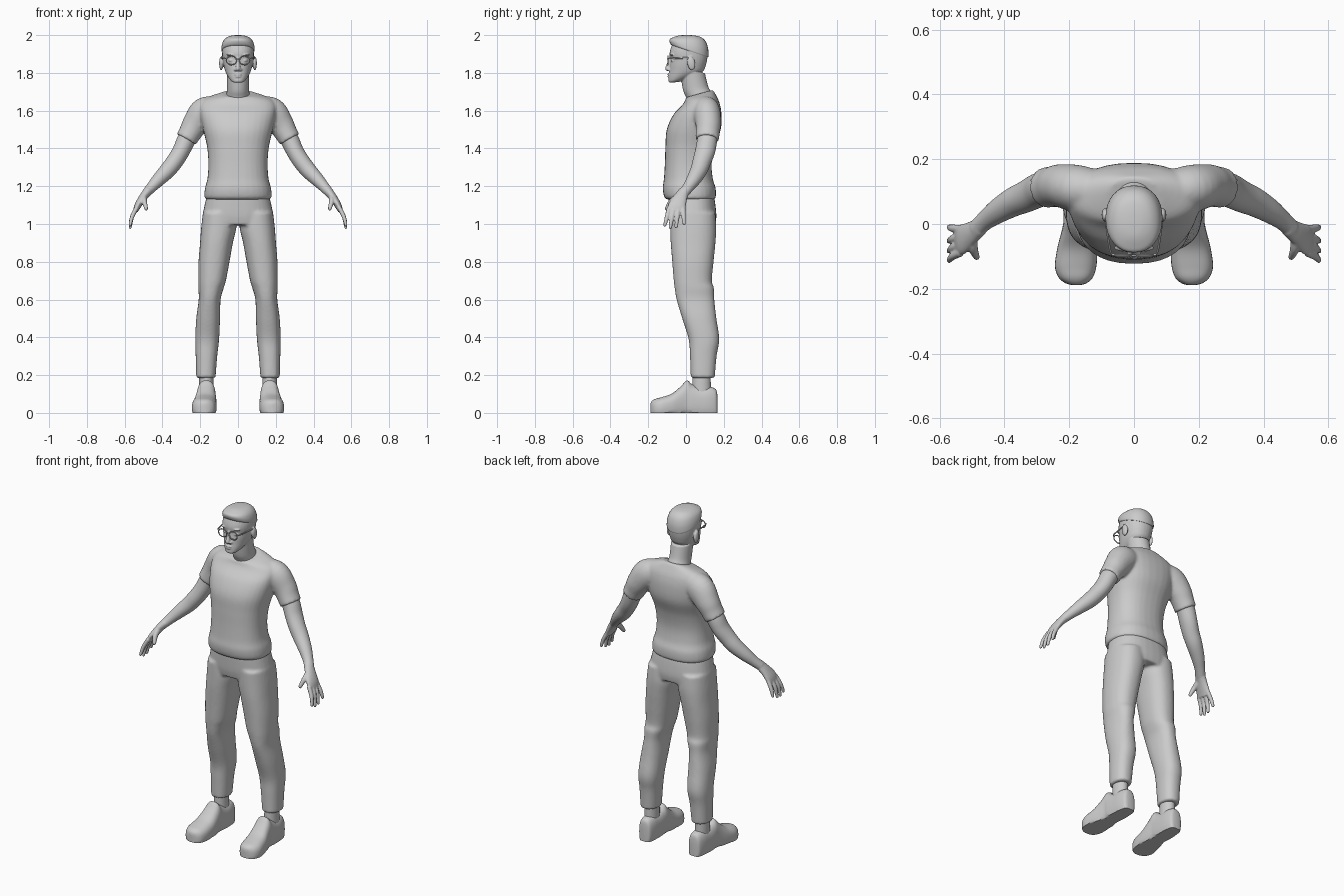
import bpy, bmesh, math
from mathutils import Vector, Matrix

SEG = 32


def spline(rows, k=5):
    """Catmull-Rom interpolation of rows of numbers."""
    out = []
    for i in range(len(rows) - 1):
        p = [rows[max(0, min(len(rows) - 1, i + d))] for d in (-1, 0, 1, 2)]
        for s in range(k):
            t = s / k
            out.append([0.5 * (2 * b + (c - a) * t + (2 * a - 5 * b + 4 * c - d) * t * t
                               + (3 * b - a - 3 * c + d) * t ** 3) for a, b, c, d in zip(*p)])
    return out + [list(rows[-1])]


def loft(bm, rings, n=2.0, floor=None):
    """Skin (centre, u, v) superellipse rings and cap both ends."""
    loops = []
    for c, u, v in rings:
        loop = []
        for i in range(SEG):
            a = 2 * math.pi * i / SEG
            ca, sa = math.cos(a), math.sin(a)
            p = c + u * math.copysign(abs(ca) ** (2 / n), ca) + v * math.copysign(abs(sa) ** (2 / n), sa)
            if floor is not None:
                p.z = max(p.z, floor)
            loop.append(bm.verts.new(p))
        loops.append(loop)
    for a, b in zip(loops, loops[1:]):
        for i in range(SEG):
            j = (i + 1) % SEG
            bm.faces.new((a[i], a[j], b[j], b[i]))
    bm.faces.new(loops[0])
    bm.faces.new(loops[-1])


def column(bm, rows, sx=1, n=2.2):
    """Rows: z, centre x, half width, front y, back y, tilt."""
    rings = []
    for z, cx, hw, y0, y1, tilt in spline(rows):
        h = (y1 - y0) / 2
        rings.append((Vector((sx * cx, (y0 + y1) / 2, z)), Vector((hw, 0, 0)), Vector((0, h, h * tilt))))
    loft(bm, rings, n)


def tube(bm, rows, sx=1):
    """Rows: x, y, z, radius across, radius front-to-back."""
    rows = spline(rows)
    pts = [Vector((sx * r[0], r[1], r[2])) for r in rows]
    rings = []
    for i, r in enumerate(rows):
        t = (pts[min(i + 1, len(pts) - 1)] - pts[max(i - 1, 0)]).normalized()
        ref = Vector((0, 1, 0)) if abs(t.y) < 0.9 else Vector((0, 0, 1))
        v = (ref - t * ref.dot(t)).normalized()
        rings.append((pts[i], t.cross(v) * r[3], v * r[4]))
    loft(bm, rings)


def ball(bm, loc, size, rot=0):
    m = Matrix.Translation(loc) @ Matrix.Rotation(rot, 4, 'X') @ Matrix.Diagonal((*size, 1))
    bmesh.ops.create_uvsphere(bm, u_segments=20, v_segments=12, radius=1, matrix=m)


def finish(name, bm, voxel=None, smooth=4):
    bmesh.ops.recalc_face_normals(bm, faces=bm.faces)
    me = bpy.data.meshes.new(name)
    bm.to_mesh(me)
    bm.free()
    ob = bpy.data.objects.new(name, me)
    bpy.context.collection.objects.link(ob)
    bpy.context.view_layer.objects.active = ob
    bpy.ops.object.select_all(action='DESELECT')
    ob.select_set(True)
    bpy.ops.object.shade_smooth_by_angle(angle=math.radians(45))
    if voxel:  # fuse the overlapping pieces into one skin
        m = ob.modifiers.new("fuse", 'REMESH')
        m.mode, m.voxel_size, m.use_smooth_shade = 'VOXEL', voxel, True
        s = ob.modifiers.new("soften", 'SMOOTH')
        s.factor, s.iterations = 0.5, smooth
    return ob


# Shirt: torso with two short sleeves
bm = bmesh.new()
column(bm, [(1.13, 0, .170, -.102, .153, 0), (1.145, 0, .178, -.116, .158, 0), (1.19, 0, .175, -.123, .157, 0),
            (1.24, 0, .162, -.117, .142, 0), (1.32, 0, .157, -.112, .136, 0), (1.41, 0, .164, -.109, .152, 0),
            (1.50, 0, .185, -.102, .184, 0), (1.58, 0, .200, -.066, .188, 0), (1.635, 0, .200, -.020, .178, .05),
            (1.668, 0, .165, -.004, .160, .15), (1.690, 0, .085, -.003, .143, .28)], n=2.35)
for sx in (1, -1):
    tube(bm, [(.11, .10, 1.605, .07, .065), (.175, .11, 1.588, .083, .072), (.225, .118, 1.53, .070, .067),
              (.252, .115, 1.485, .061, .063), (.274, .112, 1.447, .058, .063)], sx)
finish("shirt", bm, .008, 5)

# Trousers: hips and two legs
bm = bmesh.new()
column(bm, [(1.15, 0, .165, -.095, .148, 0), (1.10, 0, .177, -.093, .156, 0), (1.04, 0, .188, -.089, .161, 0),
            (.995, 0, .185, -.080, .155, 0)], n=2.4)
for sx in (1, -1):
    column(bm, [(1.06, .098, .088, -.085, .155, 0), (.98, .102, .093, -.084, .160, 0), (.90, .114, .087, -.081, .156, 0),
                (.80, .127, .082, -.073, .146, 0), (.70, .137, .073, -.065, .137, 0), (.66, .143, .067, -.060, .148, 0),
                (.60, .150, .058, -.050, .150, 0), (.50, .158, .063, -.020, .161, 0), (.39, .163, .063, .014, .176, 0),
                (.30, .167, .057, .021, .162, 0), (.185, .170, .051, .025, .152, 0)], sx, 2.3)
finish("trousers", bm, .008, 4)

# Ankles and shoes
for sx, side in ((1, "left"), (-1, "right")):
    bm = bmesh.new()
    column(bm, [(.09, .168, .038, .033, .132, 0), (.24, .168, .038, .035, .130, 0)], sx, 2)
    finish(side + "_ankle", bm)
    bm = bmesh.new()
    # y, centre x, half width, top z
    shoe = [(.167, .165, .018, .085), (.158, .165, .036, .125), (.12, .166, .046, .138), (.07, .167, .049, .138),
            (.03, .168, .050, .153), (.005, .168, .050, .172), (-.028, .170, .055, .140), (-.075, .175, .062, .102),
            (-.13, .180, .064, .083), (-.165, .180, .053, .073), (-.183, .179, .032, .060), (-.189, .178, .010, .045)]
    loft(bm, [(Vector((sx * cx, y, (top - .03) / 2)), Vector((hw, 0, 0)), Vector((0, 0, (top + .03) / 2)))
              for y, cx, hw, top in spline(shoe)], 2.6, .006 - .006)
    finish(side + "_shoe", bm)

# Arms with hands
for sx, side in ((1, "left"), (-1, "right")):
    bm = bmesh.new()
    tube(bm, [(.24, .115, 1.50, .048, .052), (.274, .112, 1.445, .049, .053), (.302, .101, 1.385, .046, .053),
              (.335, .084, 1.332, .045, .049), (.372, .068, 1.285, .043, .045), (.42, .040, 1.235, .036, .038),
              (.460, .010, 1.192, .028, .030), (.487, -.016, 1.162, .024, .029)], sx)
    tube(bm, [(.475, -.008, 1.176, .024, .028), (.505, -.030, 1.138, .021, .037), (.530, -.047, 1.098, .018, .047),
              (.543, -.052, 1.068, .013, .045)], sx)
    # base y, tip y, tip z of each finger
    for y0, y1, z1 in ((-.088, -.112, .995), (-.064, -.083, .982), (-.040, -.052, .985), (-.016, -.010, 1.003)):
        tip = (.571, y1, z1)
        tube(bm, [(.535, y0, 1.088, .012, .013), (.560, (y0 * .5 + y1 * .5), 1.04, .011, .012), (*tip, .008, .009)], sx)
        ball(bm, (sx * tip[0], y1, z1), (.008, .009, .009))
    tube(bm, [(.498, -.030, 1.148, .016, .020), (.496, -.075, 1.120, .014, .016), (.486, -.102, 1.082, .010, .010)], sx)
    ball(bm, (sx * .486, -.102, 1.082), (.010, .010, .011))
    finish(side + "_arm", bm, .004, 4)

# Head: neck, skull, ears and face
bm = bmesh.new()
column(bm, [(1.62, 0, .066, .020, .140, .2), (1.68, 0, .062, .002, .134, .2), (1.72, 0, .058, -.016, .117, .15),
            (1.80, 0, .060, -.030, .100, 0)], n=2)
column(bm, [(1.750, 0, .022, -.084, -.035, .1), (1.760, 0, .038, -.092, .000, .15), (1.785, 0, .056, -.092, .060, .1),
            (1.81, 0, .068, -.088, .092, 0), (1.84, 0, .076, -.086, .105, 0), (1.87, 0, .081, -.083, .112, 0),
            (1.90, 0, .084, -.087, .115, 0), (1.93, 0, .083, -.081, .114, 0), (1.96, 0, .075, -.068, .104, 0),
            (1.98, 0, .058, -.045, .083, 0), (1.992, 0, .025, -.012, .050, 0)])
tube(bm, [(0, -.078, 1.888, .009, .008), (0, -.088, 1.858, .009, .009), (0, -.097, 1.826, .013, .013)])  # nose
ball(bm, (0, -.096, 1.822), (.013, .015, .012))
ball(bm, (0, -.089, 1.792), (.020, .009, .006))  # lips
ball(bm, (0, -.088, 1.780), (.018, .010, .006))
ball(bm, (0, -.083, 1.760), (.020, .011, .012))  # chin
for sx in (1, -1):
    ball(bm, (sx * .013, -.090, 1.817), (.009, .011, .008))  # nostril
    ball(bm, (sx * .034, -.067, 1.866), (.017, .014, .010))  # eye
    ball(bm, (sx * .036, -.073, 1.896), (.026, .012, .006))  # brow
    ball(bm, (sx * .089, .028, 1.850), (.011, .021, .037), .15)  # ear
finish("head", bm, .004, 3)

# Hair cap, high at the forehead and lower at the back
bm = bmesh.new()
column(bm, [(1.915, 0, .085, -.078, .117, -.33), (1.924, 0, .088, -.084, .119, -.32), (1.950, 0, .085, -.088, .117, -.20),
            (1.974, 0, .075, -.083, .104, -.08), (1.990, 0, .056, -.064, .078, 0), (1.998, 0, .030, -.036, .045, 0),
            (2.0, 0, .006, -.004, .010, 0)])
finish("hair", bm)

# Glasses: two rims, bridge and temples
bm = bmesh.new()
for sx in (1, -1):
    circle = [2 * math.pi * i / 24 for i in range(25)]
    loft(bm, [(Vector((sx * .035 + .027 * math.cos(a), -.096, 1.866 + .023 * math.sin(a))),
               Vector((.003 * math.cos(a), 0, .003 * math.sin(a))), Vector((0, .003, 0))) for a in circle])
    tube(bm, [(.061, -.095, 1.875, .003, .004), (.074, -.080, 1.877, .003, .004), (.090, .030, 1.880, .003, .004)], sx)
tube(bm, [(-.010, -.096, 1.870, .003, .003), (0, -.098, 1.874, .003, .003), (.010, -.096, 1.870, .003, .003)])
finish("glasses", bm)
